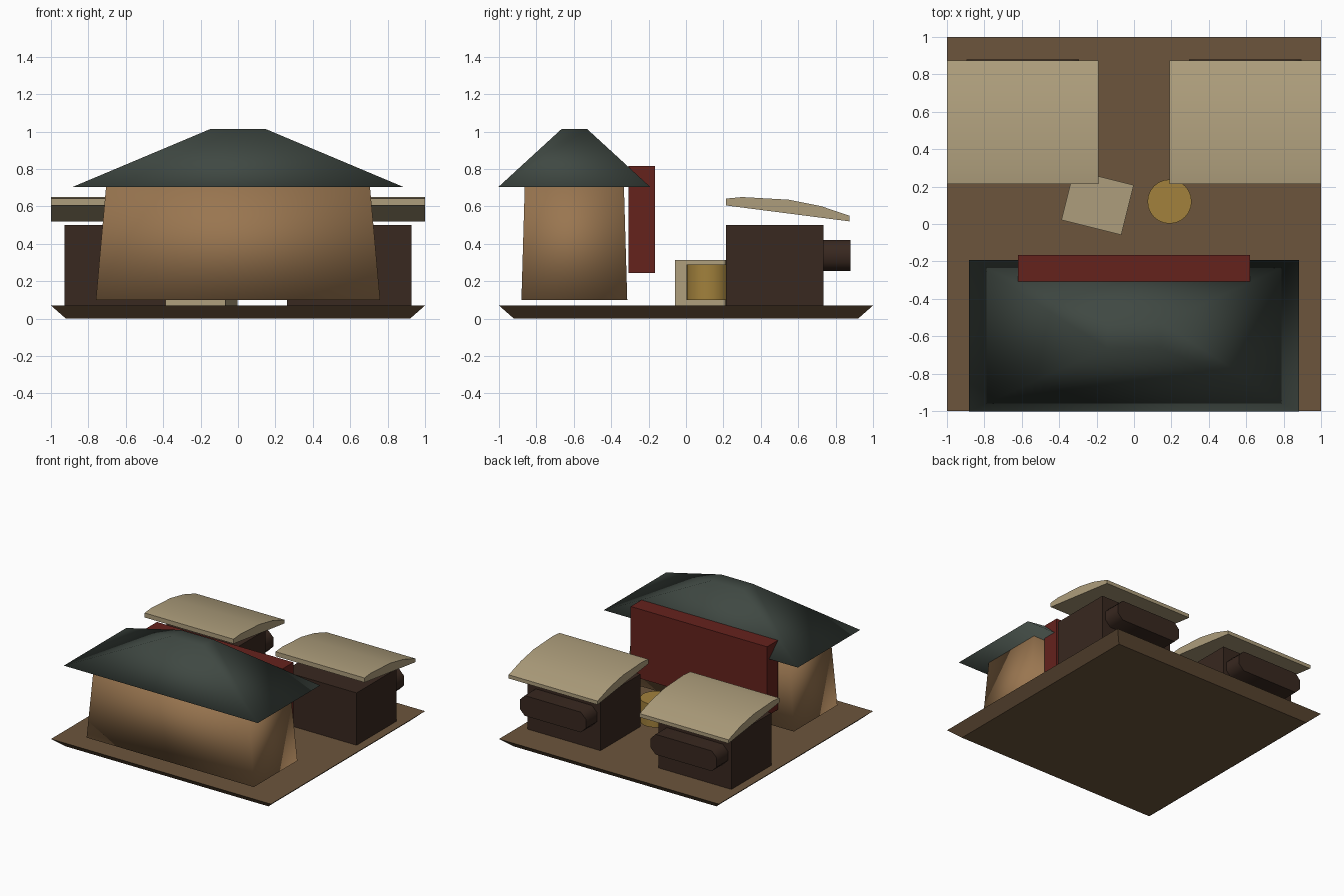
import bpy
from math import radians

if "Cube" in bpy.data.objects:
    bpy.data.objects.remove(bpy.data.objects["Cube"])


def material(name, rgb):
    m = bpy.data.materials.new(name)
    m.diffuse_color = (*rgb, 1)
    m.use_nodes = True
    m.node_tree.nodes["Principled BSDF"].inputs["Base Color"].default_value = m.diffuse_color
    return m


EARTH = material("earth", (0.15, 0.09, 0.045))
PLASTER = material("plaster", (0.32, 0.18, 0.08))
SLATE = material("slate", (0.05, 0.065, 0.055))
RED = material("red", (0.13, 0.016, 0.012))
DARK = material("dark_wood", (0.04, 0.021, 0.014))
CLOTH = material("cloth", (0.42, 0.34, 0.20))
STRAW = material("straw", (0.36, 0.22, 0.045))


def mesh(name, verts, faces, mat, smooth=False):
    me = bpy.data.meshes.new(name)
    me.from_pydata(verts, [], faces)
    ob = bpy.data.objects.new(name, me)
    bpy.context.collection.objects.link(ob)
    me.materials.append(mat)
    if smooth:
        me.shade_smooth()
    return ob


def frustum(name, cy, z0, half0, z1, half1, mat, smooth=False):
    """Four-sided block tapering from half sizes half0 at z0 to half1 at z1."""
    v = [(sx * h[0], cy + sy * h[1], z)
         for z, h in ((z0, half0), (z1, half1))
         for sx, sy in ((-1, -1), (1, -1), (1, 1), (-1, 1))]
    f = [(3, 2, 1, 0), (4, 5, 6, 7)]
    f += [(i, (i + 1) % 4, (i + 1) % 4 + 4, i + 4) for i in range(4)]
    return mesh(name, v, f, mat, smooth)


def box(name, loc, size, mat, turn=0):
    bpy.ops.mesh.primitive_cube_add(size=1, location=loc, rotation=(0, 0, radians(turn)))
    ob = bpy.context.object
    ob.name, ob.scale = name, size
    ob.data.materials.append(mat)
    return ob


def extrude(name, ring0, ring1, mat):
    """Closed solid between two matching outlines."""
    n = len(ring0)
    f = [tuple(range(n - 1, -1, -1)), tuple(range(n, 2 * n))]
    f += [(i, (i + 1) % n, (i + 1) % n + n, i + n) for i in range(n)]
    ob = mesh(name, ring0 + ring1, f, mat)
    bpy.ops.object.select_all(action='DESELECT')
    ob.select_set(True)
    bpy.context.view_layer.objects.active = ob
    bpy.ops.object.mode_set(mode='EDIT')
    bpy.ops.mesh.select_all(action='SELECT')
    bpy.ops.mesh.normals_make_consistent(inside=False)
    bpy.ops.object.mode_set(mode='OBJECT')
    bpy.ops.object.shade_smooth_by_angle(angle=radians(50))
    return ob


# Ground slab, hall and hipped roof
frustum("ground_slab", 0, 0.0, (0.92, 0.92), 0.07, (1, 1), EARTH)
frustum("hall_walls", -0.597, 0.10, (0.76, 0.283), 0.71, (0.705, 0.265), PLASTER, True)
frustum("hall_roof", -0.597, 0.705, (0.882, 0.405), 1.015, (0.145, 0.067), SLATE, True)
box("hall_panel", (0, -0.237, 0.53), (1.24, 0.14, 0.57), RED)

# Two stalls with curved awnings and a shelf at the back
awning = [(0.215, 0.605), (0.875, 0.52), (0.875, 0.55), (0.72, 0.602),
          (0.55, 0.636), (0.30, 0.65), (0.215, 0.642)]
hw, hh, c = 0.30, 0.083, 0.045
shelf = [(-hw, -hh + c), (-hw + c, -hh), (hw - c, -hh), (hw, -hh + c),
         (hw, hh - c), (hw - c, hh), (-hw + c, hh), (-hw, hh - c)]
for side, s in (("left", -1), ("right", 1)):
    x = s * 0.595
    box(side + "_stall", (x, 0.475, 0.285), (0.665, 0.52, 0.43), DARK)
    extrude(side + "_awning", [(x - 0.404, y, z) for y, z in awning],
            [(x + 0.404, y, z) for y, z in awning], CLOTH)
    extrude(side + "_shelf", [(x + a, 0.73, 0.338 + b) for a, b in shelf],
            [(x + a, 0.88, 0.338 + b) for a, b in shelf], DARK)

# Crate and barrel in the yard
box("crate", (-0.195, 0.115, 0.19), (0.33, 0.275, 0.245), CLOTH, -14)
bpy.ops.mesh.primitive_cylinder_add(vertices=24, radius=0.118, depth=0.19,
                                    location=(0.19, 0.12, 0.195))
barrel = bpy.context.object
barrel.name = "barrel"
barrel.data.materials.append(STRAW)
bpy.ops.object.shade_smooth_by_angle(angle=radians(40))
